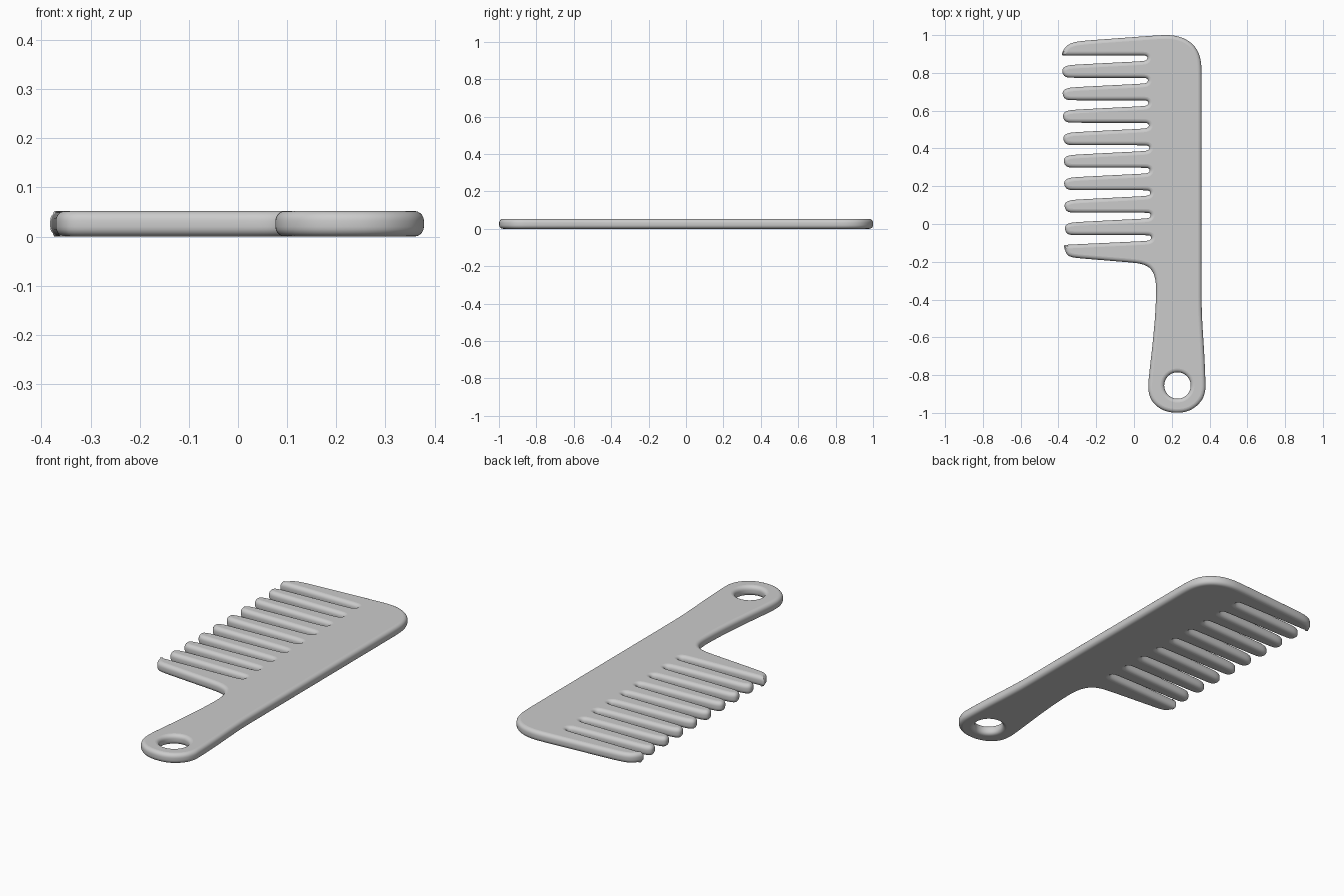
import bpy, math
from mathutils import Vector

if "Cube" in bpy.data.objects:
    bpy.data.objects.remove(bpy.data.objects["Cube"])

HALF = 0.026      # half thickness
ROUND = 0.02      # edge rounding


def soften(pts, passes=2, limit=0.03):
    """Cut corners, by a limited distance, so straight runs stay straight."""
    pts = [Vector(p) for p in pts]
    for _ in range(passes):
        out = []
        for a, b in zip(pts, pts[1:] + pts[:1]):
            d = b - a
            c = d.normalized() * min(d.length / 4, limit)
            out += [a + c, b - c]
        pts = out
    return pts


def add_loop(curve, pts):
    sp = curve.splines.new('POLY')
    sp.points.add(len(pts) - 1)
    for p, q in zip(sp.points, pts):
        p.co = (q[0], q[1], 0, 1)
    sp.use_cyclic_u = True


# Handle end, spine and rounded top corner
outline = [(0.23, -1.0), (0.275, -0.995), (0.32, -0.975), (0.36, -0.935), (0.377, -0.89),
           (0.379, -0.85), (0.373, -0.70), (0.363, -0.55), (0.358, -0.44), (0.358, 0.82),
           (0.353, 0.875), (0.334, 0.925), (0.30, 0.963), (0.25, 0.99), (0.19, 1.001),
           (0.13, 0.999), (-0.28, 0.969), (-0.335, 0.958), (-0.365, 0.936),
           (-0.382, 0.905), (-0.382, 0.893), (-0.37, 0.892)]

# Nine slots, with rounded tooth tips between them
for i in range(9):
    e = 0.893 - 0.119 * i
    root = 0.072 + 0.0025 * i
    tip = -0.381 + 0.002 * i
    outline += [(root - 0.02, e), (root - 0.004, e - 0.004), (root, e - 0.015),
                (root - 0.006, e - 0.026), (root - 0.025, e - 0.031)]
    if i < 8:
        outline += [(tip + 0.06, e - 0.050), (tip + 0.025, e - 0.055), (tip + 0.005, e - 0.066),
                    (tip, e - 0.083), (tip + 0.007, e - 0.105), (tip + 0.022, e - 0.116),
                    (tip + 0.045, e - 0.119)]

# Last tooth and inner side of the handle
outline += [(-0.358, -0.110), (-0.371, -0.112), (-0.370, -0.125), (-0.358, -0.158),
            (-0.340, -0.173), (-0.305, -0.180), (0.0, -0.205), (0.045, -0.212),
            (0.08, -0.228), (0.103, -0.258), (0.115, -0.30), (0.118, -0.36),
            (0.112, -0.49), (0.098, -0.64), (0.083, -0.77), (0.075, -0.85), (0.078, -0.90),
            (0.098, -0.945), (0.14, -0.98), (0.185, -0.996)]

curve = bpy.data.curves.new("comb", 'CURVE')
curve.dimensions = '2D'
curve.fill_mode = 'BOTH'
curve.extrude = HALF - ROUND
curve.bevel_depth = ROUND
curve.offset = -ROUND
curve.bevel_resolution = 4
add_loop(curve, soften(outline))

# Hanging hole
add_loop(curve, [(0.23 + 0.07 * math.cos(t * math.tau / 48),
                  -0.855 + 0.07 * math.sin(t * math.tau / 48)) for t in range(48)])

# Solid comb body resting on the ground plane
comb = bpy.data.objects.new("comb", curve)
bpy.context.collection.objects.link(comb)
comb.location.z = HALF
bpy.context.view_layer.objects.active = comb
comb.select_set(True)
bpy.ops.object.convert(target='MESH')
comb = bpy.context.object
comb.name = "comb"
bpy.ops.object.shade_smooth_by_angle(angle=math.radians(40))
